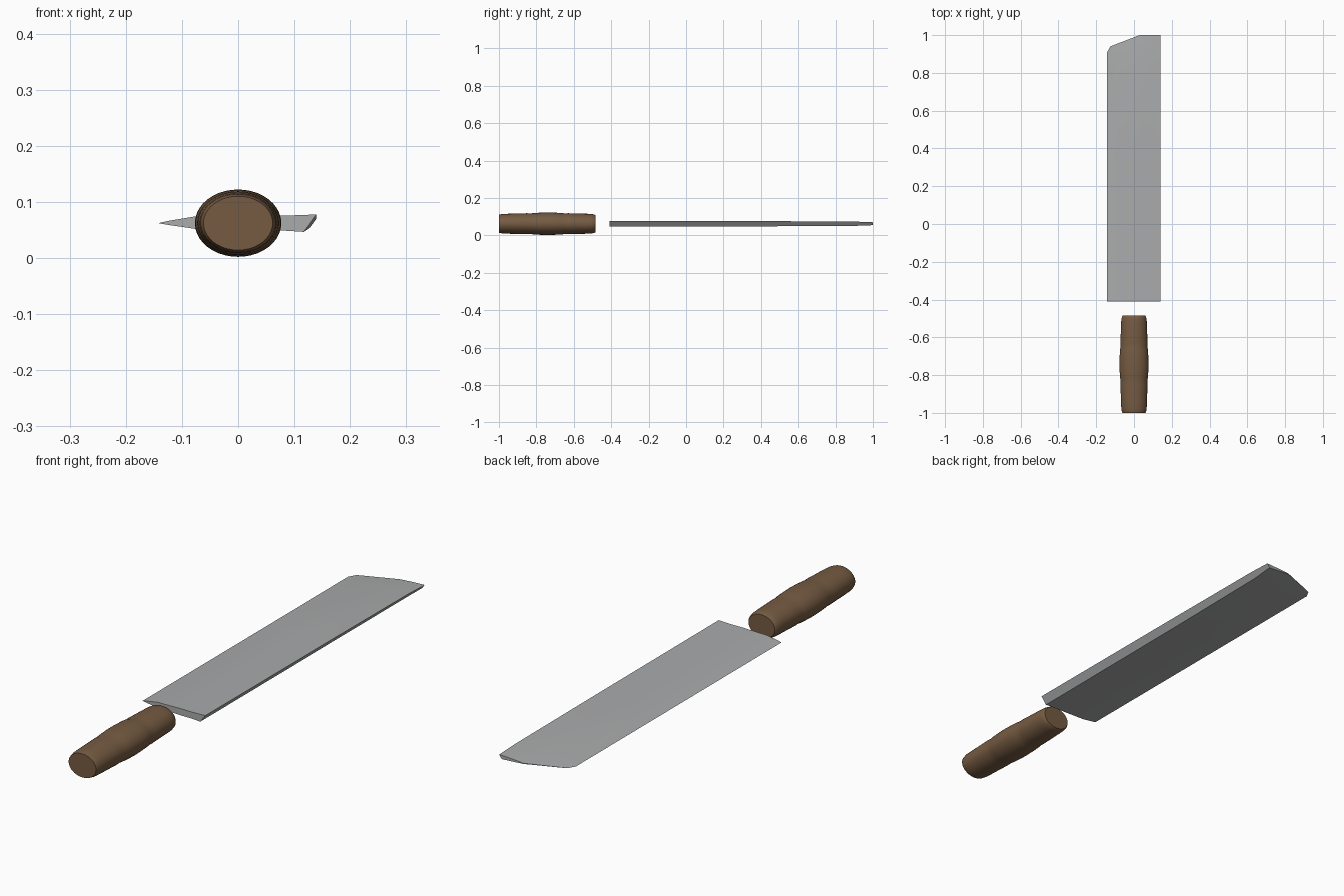
import bpy, bmesh, math

cube = bpy.data.objects.get("Cube")
if cube:
    bpy.data.objects.remove(cube, do_unlink=True)

MID_Z = 0.062


def material(name, rgb, roughness):
    m = bpy.data.materials.new(name)
    m.use_nodes = True
    m.diffuse_color = (*rgb, 1)
    node = m.node_tree.nodes["Principled BSDF"]
    node.inputs["Base Color"].default_value = (*rgb, 1)
    node.inputs["Roughness"].default_value = roughness
    return m


def loft(name, rings, mat, angle):
    """Skin a list of closed rings and cap both ends."""
    bm = bmesh.new()
    loops = [[bm.verts.new(p) for p in ring] for ring in rings]
    n = len(loops[0])
    for a, b in zip(loops, loops[1:]):
        for i in range(n):
            j = (i + 1) % n
            bm.faces.new((a[i], a[j], b[j], b[i]))
    bm.faces.new(loops[0])
    bm.faces.new(loops[-1])
    bmesh.ops.remove_doubles(bm, verts=bm.verts, dist=0.0002)
    bmesh.ops.recalc_face_normals(bm, faces=bm.faces)
    mesh = bpy.data.meshes.new(name)
    bm.to_mesh(mesh)
    bm.free()
    mesh.materials.append(mat)
    obj = bpy.data.objects.new(name, mesh)
    bpy.context.collection.objects.link(obj)
    bpy.ops.object.select_all(action="DESELECT")
    obj.select_set(True)
    bpy.context.view_layer.objects.active = obj
    bpy.ops.object.shade_smooth_by_angle(angle=math.radians(angle))
    return obj


steel = material("steel", (0.40, 0.405, 0.41), 0.4)
wood = material("brown wood", (0.18, 0.105, 0.055), 0.7)

# Blade: columns of (x, upper height, lower height, tip y, tip thickness)
columns = [
    (-0.142, 0.0, 0.0, 0.91, 0.0),
    (-0.125, 0.004, -0.003, 0.94, 0.05),
    (-0.077, 0.012, -0.010, 0.959, 0.05),
    (0.03, 0.014, -0.013, 1.0, 0.1),
    (0.085, 0.0135, -0.0135, 1.0, 0.4),
    (0.14, 0.0155, -0.0155, 1.0, 0.5),
]


def blade_ring(row):
    upper, lower = [], []
    for x, up, low, tip, thin in columns:
        y, k = [(-0.41, 1.0), (0.4, 0.9), (tip - 0.1, 0.75), (tip, thin)][row]
        upper.append((x, y, MID_Z + up * k))
        # the spine leans in underneath
        lean = 0.023 * k if x > 0.1 else 0
        lower.append((x - lean, y, MID_Z + low * k))
    return upper + lower[::-1]


loft("blade", [blade_ring(r) for r in range(4)], steel, 25)

# Handle: oval turned grip, (y, relative radius)
profile = [(-1.0, 0.80), (-0.994, 0.83), (-0.98, 0.87), (-0.95, 0.89),
           (-0.90, 0.91), (-0.85, 0.935), (-0.83, 0.92), (-0.815, 0.95),
           (-0.78, 0.985), (-0.74, 1.0), (-0.70, 0.985), (-0.665, 0.96),
           (-0.65, 0.92), (-0.63, 0.935), (-0.58, 0.91), (-0.53, 0.89),
           (-0.505, 0.87), (-0.49, 0.82), (-0.485, 0.77)]
SIDES = 40
rings = [[(0.077 * r * math.cos(math.tau * i / SIDES), y,
           MID_Z + 0.06 * r * math.sin(math.tau * i / SIDES))
          for i in range(SIDES)] for y, r in profile]
loft("handle", rings, wood, 45)
